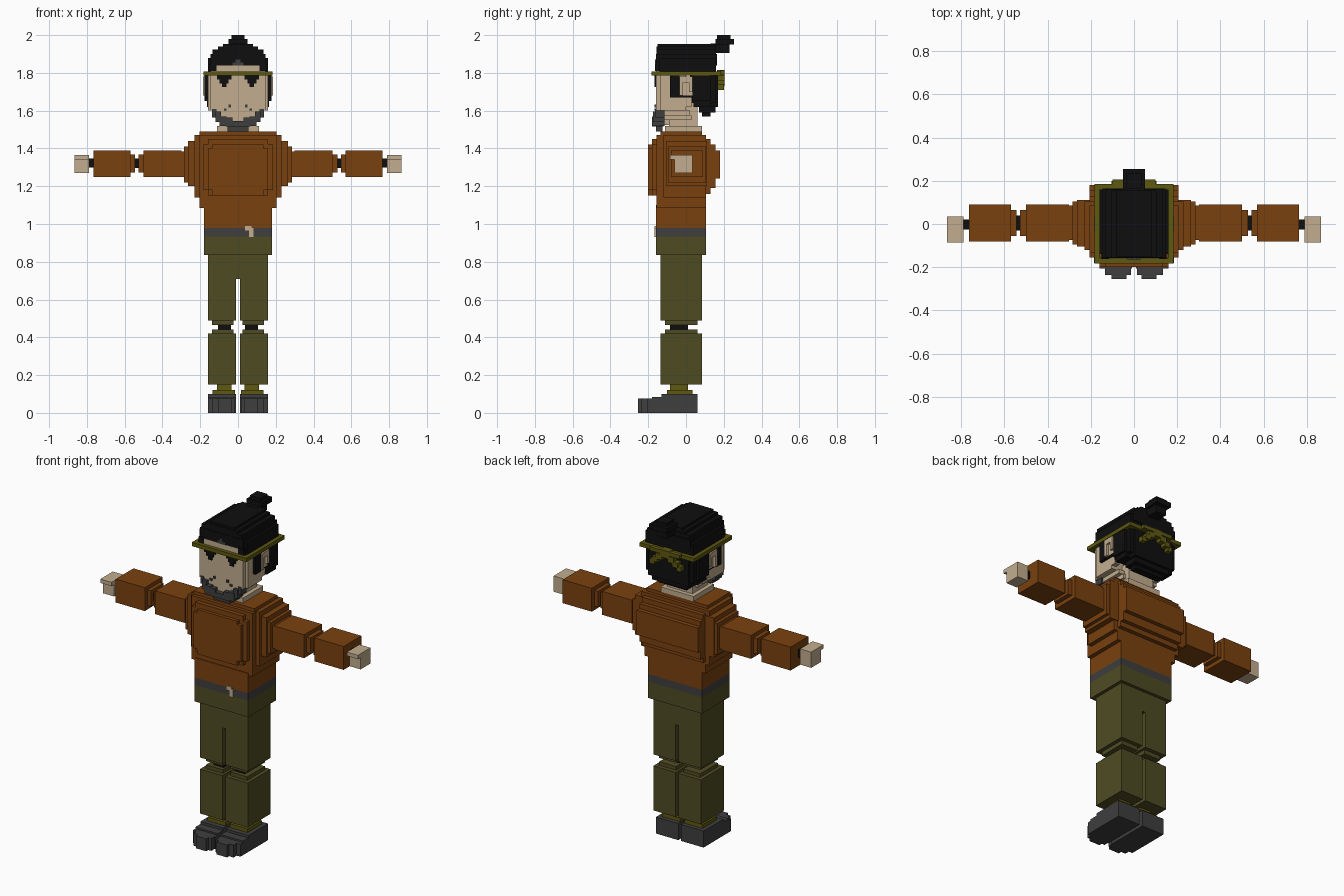
import bpy
import bmesh

if "Cube" in bpy.data.objects:
    bpy.data.objects.remove(bpy.data.objects["Cube"], do_unlink=True)


def material(name, rgb):
    lin = [((c / 255 + 0.055) / 1.055) ** 2.4 for c in rgb]
    m = bpy.data.materials.new(name)
    m.use_nodes = True
    m.diffuse_color = (*lin, 1)
    m.node_tree.nodes["Principled BSDF"].inputs["Base Color"].default_value = (*lin, 1)
    return m


BROWN = material("brown cloth", (122, 65, 15))
OLIVE = material("olive cloth", (78, 75, 34))
BAND = material("yellow olive", (94, 88, 16))
BLACK = material("black", (15, 15, 16))
GREY = material("dark grey", (62, 62, 62))
SKIN = material("skin", (194, 174, 143))


def part(name, mat, boxes, mirror=False):
    """One object from boxes (x0, x1, y0, y1, z0, z1)."""
    bm = bmesh.new()
    for sign in ((1, -1) if mirror else (1,)):
        for x0, x1, y0, y1, z0, z1 in boxes:
            res = bmesh.ops.create_cube(bm, size=1)
            for v in res["verts"]:
                v.co = (sign * ((x0 + x1) / 2 + v.co.x * (x1 - x0)),
                        (y0 + y1) / 2 + v.co.y * (y1 - y0),
                        (z0 + z1) / 2 + v.co.z * (z1 - z0))
    bmesh.ops.recalc_face_normals(bm, faces=bm.faces[:])
    me = bpy.data.meshes.new(name)
    bm.to_mesh(me)
    bm.free()
    me.materials.append(mat)
    ob = bpy.data.objects.new(name, me)
    bpy.context.collection.objects.link(ob)
    return ob


def sym(w, y0, y1, z0, z1):
    return (-w, w, y0, y1, z0, z1)


# Shoes with stepped toes
part("shoes", GREY, [
    (0.01, 0.16, -0.13, 0.06, 0, 0.10),
    (0.01, 0.16, -0.18, -0.13, 0, 0.085),
    (0.01, 0.16, -0.205, -0.18, 0, 0.075),
    (0.015, 0.135, -0.235, -0.205, 0, 0.075),
    (0.035, 0.105, -0.255, -0.235, 0, 0.075)], True)

# Legs
part("socks", BAND, [
    (0.015, 0.135, -0.10, 0.035, 0.10, 0.122),
    (0.035, 0.11, -0.085, 0.01, 0.122, 0.15)], True)
part("lower_legs", OLIVE, [
    (0.01, 0.16, -0.135, 0.085, 0.15, 0.42),
    (0.025, 0.138, -0.11, 0.06, 0.42, 0.442)], True)
part("knees", BLACK, [(0.037, 0.105, -0.085, 0.01, 0.43, 0.48)], True)
part("thighs", OLIVE, [
    (0.025, 0.138, -0.11, 0.06, 0.465, 0.49),
    (0.01, 0.16, -0.135, 0.085, 0.49, 0.71),
    (0.0, 0.16, -0.135, 0.085, 0.71, 0.84)], True)

# Hips, belt and buckle
part("hips", OLIVE, [sym(0.18, -0.16, 0.105, 0.835, 0.935)])
part("belt", GREY, [sym(0.18, -0.16, 0.105, 0.935, 0.98)])
part("buckle", SKIN, [
    (0.038, 0.072, -0.167, -0.16, 0.965, 0.99),
    (0.058, 0.082, -0.167, -0.16, 0.93, 0.978)])

# Shirt: stepped chest, back and shoulders
part("shirt", BROWN, [
    sym(0.18, -0.16, 0.105, 0.98, 1.10),
    sym(0.205, -0.155, 0.105, 1.085, 1.47),
    sym(0.205, -0.135, 0.085, 1.47, 1.49),
    sym(0.205, -0.155, 0.13, 1.16, 1.45),
    sym(0.205, -0.155, 0.155, 1.19, 1.42),
    sym(0.205, -0.155, 0.18, 1.24, 1.39),
    sym(0.16, -0.18, 0, 1.15, 1.45),
    sym(0.185, -0.18, 0, 1.18, 1.42),
    sym(0.135, -0.20, 0, 1.15, 1.42),
    sym(0.16, -0.20, 0, 1.18, 1.40)])
part("shoulders", BROWN, [
    (0.18, 0.23, -0.12, 0.105, 1.14, 1.47),
    (0.18, 0.265, -0.105, 0.11, 1.20, 1.44),
    (0.18, 0.285, -0.095, 0.105, 1.22, 1.41),
    (0.18, 0.30, -0.075, 0.085, 1.25, 1.385)], True)

# Arms, held straight out
part("arm_joints", BLACK, [
    (0.28, 0.31, -0.05, 0.06, 1.275, 1.37),
    (0.51, 0.56, -0.03, 0.04, 1.297, 1.347),
    (0.75, 0.80, -0.025, 0.02, 1.30, 1.347)], True)
part("upper_arms", BROWN, [
    (0.30, 0.50, -0.08, 0.09, 1.248, 1.39),
    (0.50, 0.527, -0.055, 0.065, 1.272, 1.368)], True)
part("forearms", BROWN, [
    (0.545, 0.57, -0.055, 0.065, 1.272, 1.368),
    (0.57, 0.765, -0.08, 0.09, 1.248, 1.39)], True)
part("hands", SKIN, [
    (0.79, 0.865, -0.06, 0.035, 1.27, 1.365),
    (0.79, 0.865, -0.085, -0.06, 1.342, 1.365)], True)

# Neck and face
part("neck", SKIN, [
    sym(0.11, -0.11, 0.085, 1.49, 1.52),
    sym(0.085, -0.09, 0.06, 1.52, 1.64)])
part("face", SKIN, [
    sym(0.16, -0.135, 0.0, 1.60, 1.79),
    sym(0.145, -0.16, 0.0, 1.60, 1.84),
    sym(0.125, -0.155, 0.02, 1.575, 1.60),
    sym(0.10, -0.15, 0.03, 1.55, 1.575),
    sym(0.06, -0.15, 0.0, 1.525, 1.55)])
part("ears", SKIN, [
    (0.15, 0.172, -0.035, 0.035, 1.68, 1.78),
    (0.172, 0.186, -0.035, 0.035, 1.75, 1.78),
    (0.172, 0.186, 0.015, 0.035, 1.70, 1.75),
    (0.172, 0.186, -0.035, -0.015, 1.68, 1.75),
    (0.13, 0.16, -0.10, 0.03, 1.62, 1.68)], True)
part("eyes", BLACK, [
    (0.035, 0.11, -0.167, -0.16, 1.765, 1.785),
    (0.05, 0.097, -0.167, -0.16, 1.745, 1.765),
    (0.06, 0.085, -0.167, -0.16, 1.725, 1.745)], True)

# Beard, stepping down along the jaw
part("beard", GREY, [
    (0.115, 0.137, -0.165, -0.115, 1.565, 1.61),
    (0.09, 0.118, -0.175, -0.115, 1.54, 1.595),
    (0.06, 0.098, -0.18, -0.115, 1.52, 1.57),
    (0.0, 0.065, -0.18, -0.12, 1.515, 1.545),
    (0.0, 0.055, -0.16, -0.125, 1.49, 1.52),
    (0.03, 0.065, -0.18, -0.155, 1.545, 1.565),
    (0.06, 0.075, -0.167, -0.16, 1.60, 1.612),
    (0.038, 0.05, -0.167, -0.16, 1.618, 1.632)], True)

# Hair: dome, sides, back and bun
part("hair_top", BLACK, [
    sym(0.16, -0.14, 0.16, 1.79, 1.88),
    sym(0.145, -0.158, 0.165, 1.84, 1.90),
    sym(0.135, -0.155, 0.16, 1.88, 1.925),
    sym(0.105, -0.155, 0.155, 1.90, 1.94),
    sym(0.08, -0.15, 0.155, 1.93, 1.953)])
part("hair_parting", GREY, [
    sym(0.03, -0.165, -0.158, 1.84, 1.855),
    sym(0.012, -0.165, -0.158, 1.855, 1.872)])
part("hair_fringe", BLACK, [(0.115, 0.15, -0.163, -0.1, 1.81, 1.845)], True)
part("hair_sides", BLACK, [
    (0.14, 0.178, -0.085, -0.035, 1.67, 1.79),
    (0.14, 0.178, 0.035, 0.13, 1.65, 1.79),
    (0.14, 0.165, 0.04, 0.13, 1.62, 1.67),
    (0.14, 0.17, -0.06, 0.05, 1.67, 1.685)], True)
part("hair_back", BLACK, [
    sym(0.16, 0.02, 0.155, 1.64, 1.80),
    sym(0.135, 0.05, 0.17, 1.62, 1.80),
    sym(0.12, 0.07, 0.155, 1.59, 1.62),
    sym(0.095, 0.085, 0.13, 1.57, 1.59)])
part("hair_bun", BLACK, [
    sym(0.035, 0.13, 0.23, 1.905, 1.955),
    sym(0.05, 0.155, 0.255, 1.95, 1.98),
    sym(0.035, 0.165, 0.235, 1.98, 2.0)])

# Headband strips with the knot and tails behind
part("headband", BAND, [
    sym(0.183, -0.182, -0.158, 1.785, 1.808),
    sym(0.183, 0.16, 0.185, 1.785, 1.808),
    (0.157, 0.183, -0.17, 0.17, 1.785, 1.808),
    (-0.183, -0.157, -0.17, 0.17, 1.785, 1.808)])
part("headband_knot", BAND, [
    sym(0.03, 0.165, 0.205, 1.77, 1.815),
    (0.02, 0.06, 0.165, 0.205, 1.75, 1.785),
    (0.05, 0.085, 0.165, 0.205, 1.73, 1.76),
    (0.075, 0.105, 0.165, 0.20, 1.71, 1.74),
    (0.03, 0.10, 0.18, 0.205, 1.79, 1.812)], True)
